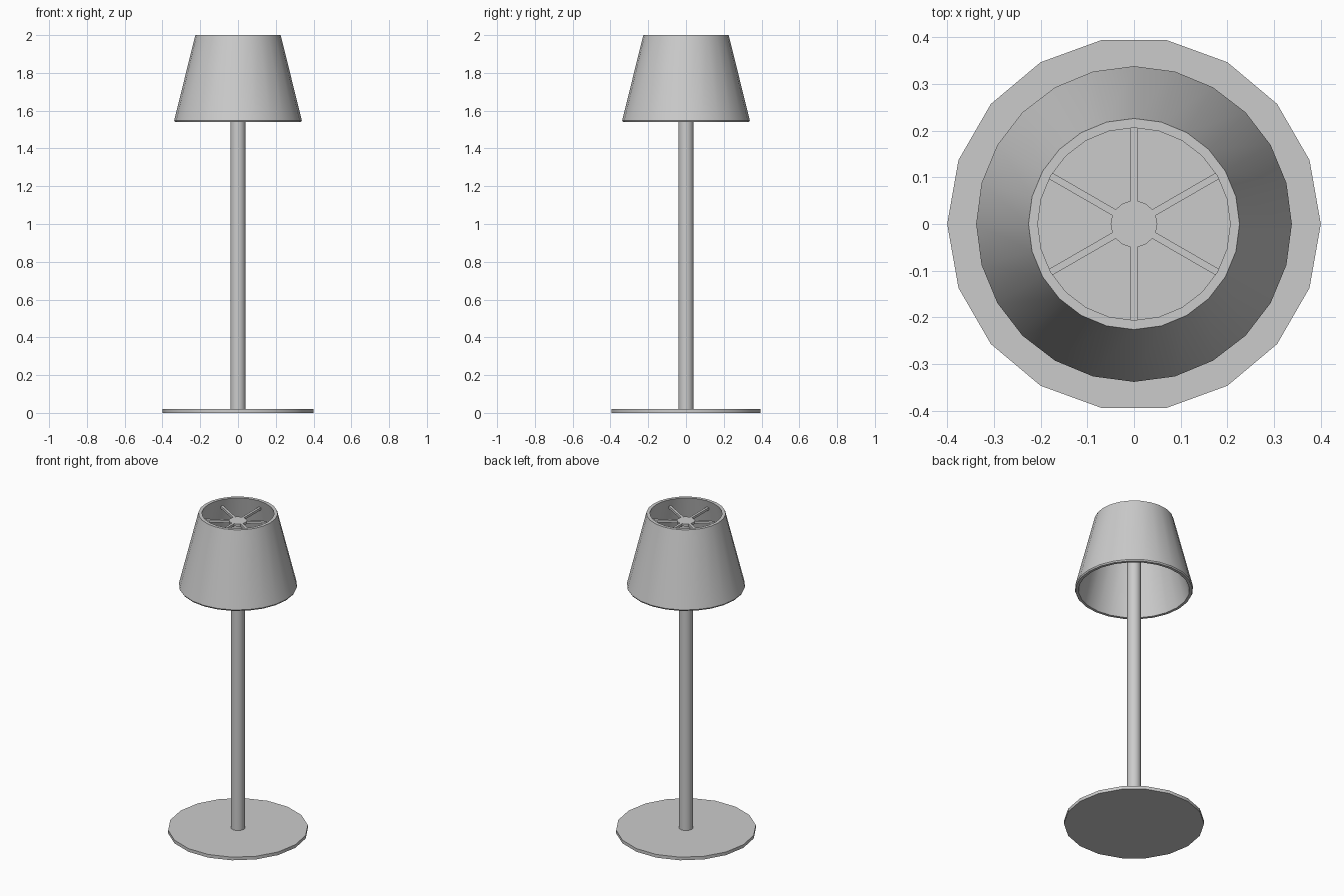
import bpy, bmesh
from math import cos, sin, pi, radians

if "Cube" in bpy.data.objects:
    bpy.data.objects.remove(bpy.data.objects["Cube"])


def finish(name, bm, angle=None):
    bmesh.ops.recalc_face_normals(bm, faces=bm.faces)
    me = bpy.data.meshes.new(name)
    bm.to_mesh(me)
    bm.free()
    ob = bpy.data.objects.new(name, me)
    bpy.context.collection.objects.link(ob)
    if angle:
        bpy.ops.object.select_all(action='DESELECT')
        ob.select_set(True)
        bpy.context.view_layer.objects.active = ob
        bpy.ops.object.shade_smooth_by_angle(angle=radians(angle))
    return ob


def lathe(name, profile, sides, closed=False):
    """Revolve (radius, z) points; open profiles get flat end caps."""
    bm = bmesh.new()
    rings = [[bm.verts.new((r * cos(2 * pi * i / sides), r * sin(2 * pi * i / sides), z))
              for i in range(sides)] for r, z in profile]
    pairs = list(zip(rings, rings[1:]))
    if closed:
        pairs.append((rings[-1], rings[0]))
    else:
        bm.faces.new(rings[0])
        bm.faces.new(rings[-1])
    for a, b in pairs:
        for i in range(sides):
            j = (i + 1) % sides
            bm.faces.new((a[i], a[j], b[j], b[i]))
    return finish(name, bm, 30)


# Foot and pole
lathe("base", [(0.40, 0.0), (0.40, 0.02)], 18)
lathe("pole", [(0.04, 0.015), (0.04, 1.945)], 18)

# Hollow tapered shade with a slightly chamfered lower edge
lathe("shade", [(0.334, 1.54), (0.338, 1.548), (0.226, 2.0),
                (0.206, 2.0), (0.317, 1.54)], 24, closed=True)

# Hub and six spokes carrying the shade
lathe("shade_hub", [(0.05, 1.94), (0.05, 1.955)], 18)
for k in range(6):
    bm = bmesh.new()
    bmesh.ops.create_cube(bm, size=1)
    bmesh.ops.scale(bm, vec=(0.19, 0.015, 0.015), verts=bm.verts)
    bmesh.ops.translate(bm, vec=(0.13, 0, 1.9475), verts=bm.verts)
    spoke = finish(f"spoke_{k + 1}", bm)
    spoke.rotation_euler.z = radians(30 + 60 * k)
